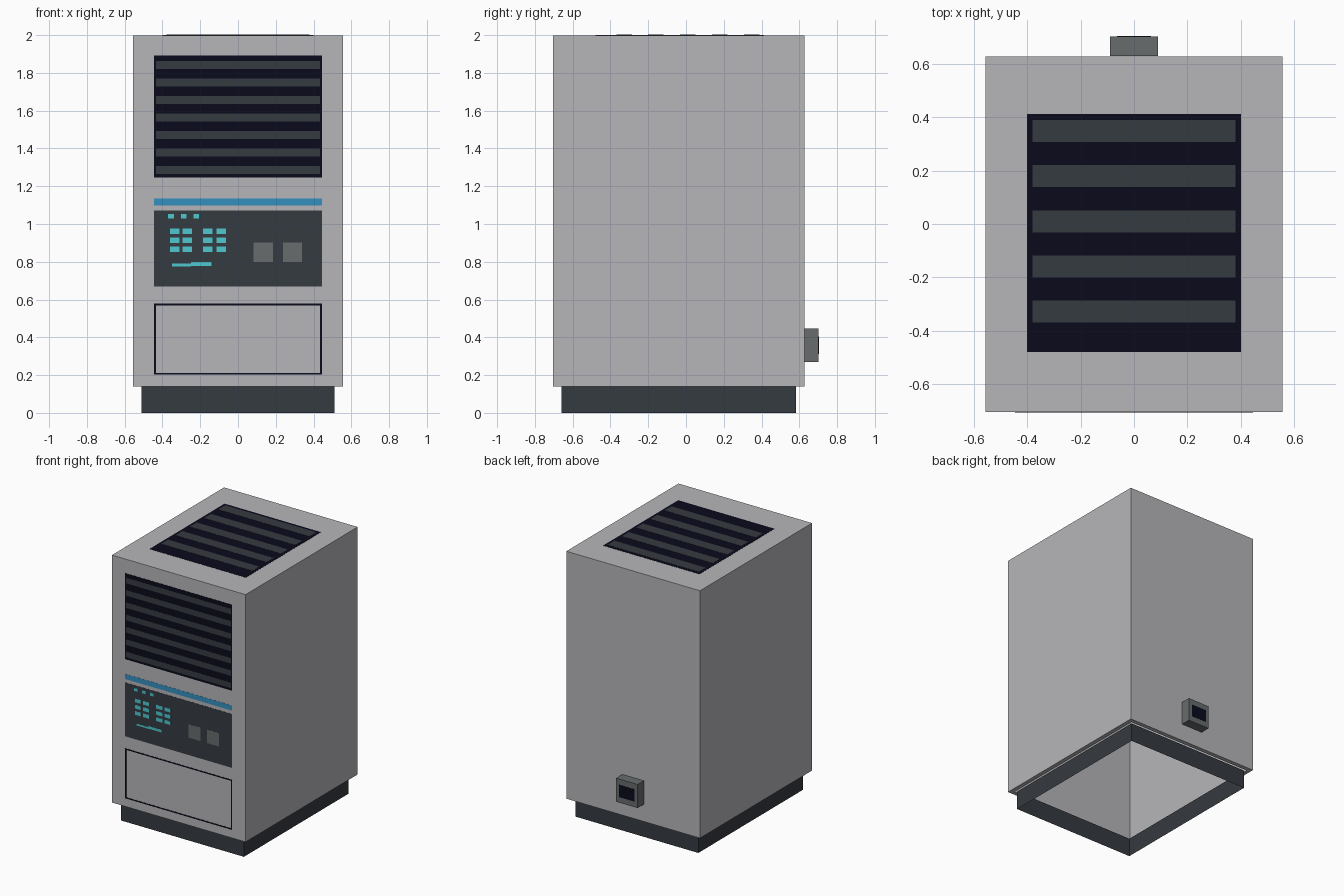
import bpy, bmesh
from mathutils import Vector

if "Cube" in bpy.data.objects:
    bpy.data.objects.remove(bpy.data.objects["Cube"])


def material(name, rgb):
    m = bpy.data.materials.new(name)
    m.diffuse_color = (*rgb, 1)
    m.use_nodes = True
    m.node_tree.nodes["Principled BSDF"].inputs["Base Color"].default_value = m.diffuse_color
    return m


SHELL = material("light_grey", (0.47, 0.47, 0.49))
DARK = material("charcoal", (0.036, 0.043, 0.052))
BLACK = material("navy_black", (0.003, 0.003, 0.012))
GREY = material("mid_grey", (0.135, 0.15, 0.153))
BLUE = material("strip_blue", (0.036, 0.28, 0.53))
TEAL = material("display_teal", (0.075, 0.58, 0.63))

FRONT, BACK, TOP = -0.703, 0.627, 2.0


def box(name, x, y, z, mat, open_dirs=(), rim=0):
    """Box from ranges; faces pointing along open_dirs are removed,
    leaving a rim of the given width if asked for."""
    bm = bmesh.new()
    bmesh.ops.create_cube(bm, size=1)
    for v in bm.verts:
        v.co = Vector([r[0] + (c + 0.5) * (r[1] - r[0]) for c, r in zip(v.co, (x, y, z))])
    bm.normal_update()
    gone = [f for f in bm.faces if any(f.normal.dot(Vector(d)) > 0.9 for d in open_dirs)]
    if rim:
        bmesh.ops.inset_region(bm, faces=gone, thickness=rim)
    if gone:
        bmesh.ops.delete(bm, geom=gone, context='FACES')
    me = bpy.data.meshes.new(name)
    bm.to_mesh(me)
    bm.free()
    me.materials.append(mat)
    ob = bpy.data.objects.new(name, me)
    bpy.context.collection.objects.link(ob)
    return ob


def front_plate(name, x, z, mat, layer=0):
    y = FRONT - 0.001 - 0.002 * layer
    return box(name, x, (y - 0.001, y), z, mat)


def top_plate(name, x, y, mat, layer=0):
    z = TOP - 0.001 + 0.002 * layer
    return box(name, x, y, (z, z + 0.001), mat)


UP, DOWN = (0, 0, 1), (0, 0, -1)

# Hollow cabinet with an underside rim, on an open plinth
box("cabinet", (-0.555, 0.555), (FRONT, BACK), (0.14, 1.998), SHELL, [DOWN], rim=0.045)
box("plinth", (-0.51, 0.51), (FRONT + 0.045, BACK - 0.045), (0, 0.14), DARK, [UP, DOWN])

# Front grille
front_plate("front_grille", (-0.445, 0.445), (1.247, 1.893), BLACK)
for i in range(7):
    z = 1.841 - 0.0925 * i
    front_plate(f"front_slat_{i + 1}", (-0.435, 0.435), (z - 0.021, z + 0.021), DARK, 1)

# Top grille
top_plate("top_grille", (-0.4, 0.4), (-0.479, 0.412), BLACK)
for i in range(5):
    y = 0.348 - 0.169 * i
    top_plate(f"top_slat_{i + 1}", (-0.379, 0.379), (y - 0.041, y + 0.041), DARK, 1)

# Accent strip and control panel
front_plate("accent_strip", (-0.445, 0.445), (1.098, 1.136), BLUE)
front_plate("control_panel", (-0.445, 0.445), (0.668, 1.072), DARK)
for i, x in enumerate((0.083, 0.237)):
    front_plate(f"button_{i + 1}", (x, x + 0.101), (0.8, 0.902), GREY, 1)

# Indicator lights, plain readout bars and level line
for i in range(3):
    x = -0.37 + 0.067 * i
    front_plate(f"indicator_{i + 1}", (x, x + 0.03), (1.03, 1.052), TEAL, 1)
for i, x in enumerate((-0.36, -0.295, -0.185, -0.115)):
    for j in range(3):
        z = 0.962 - 0.047 * j
        front_plate(f"readout_bar_{i + 1}_{j + 1}", (x, x + 0.051), (z - 0.015, z + 0.013), TEAL, 1)
front_plate("level_line_low", (-0.35, -0.25), (0.776, 0.79), TEAL, 1)
front_plate("level_line_high", (-0.25, -0.14), (0.778, 0.798), TEAL, 1)

# Drawer seam
for side, x in (("left", -0.445), ("right", 0.435)):
    front_plate(f"drawer_seam_{side}", (x, x + 0.01), (0.202, 0.578), BLACK)
for side, z in (("bottom", 0.202), ("top", 0.568)):
    front_plate(f"drawer_seam_{side}", (-0.435, 0.435), (z, z + 0.01), BLACK)

# Power inlet on the back
box("power_inlet", (-0.089, 0.089), (BACK + 0.0005, 0.701), (0.27, 0.447), GREY)
box("inlet_socket", (-0.063, 0.063), (0.702, 0.703), (0.312, 0.405), BLACK)
